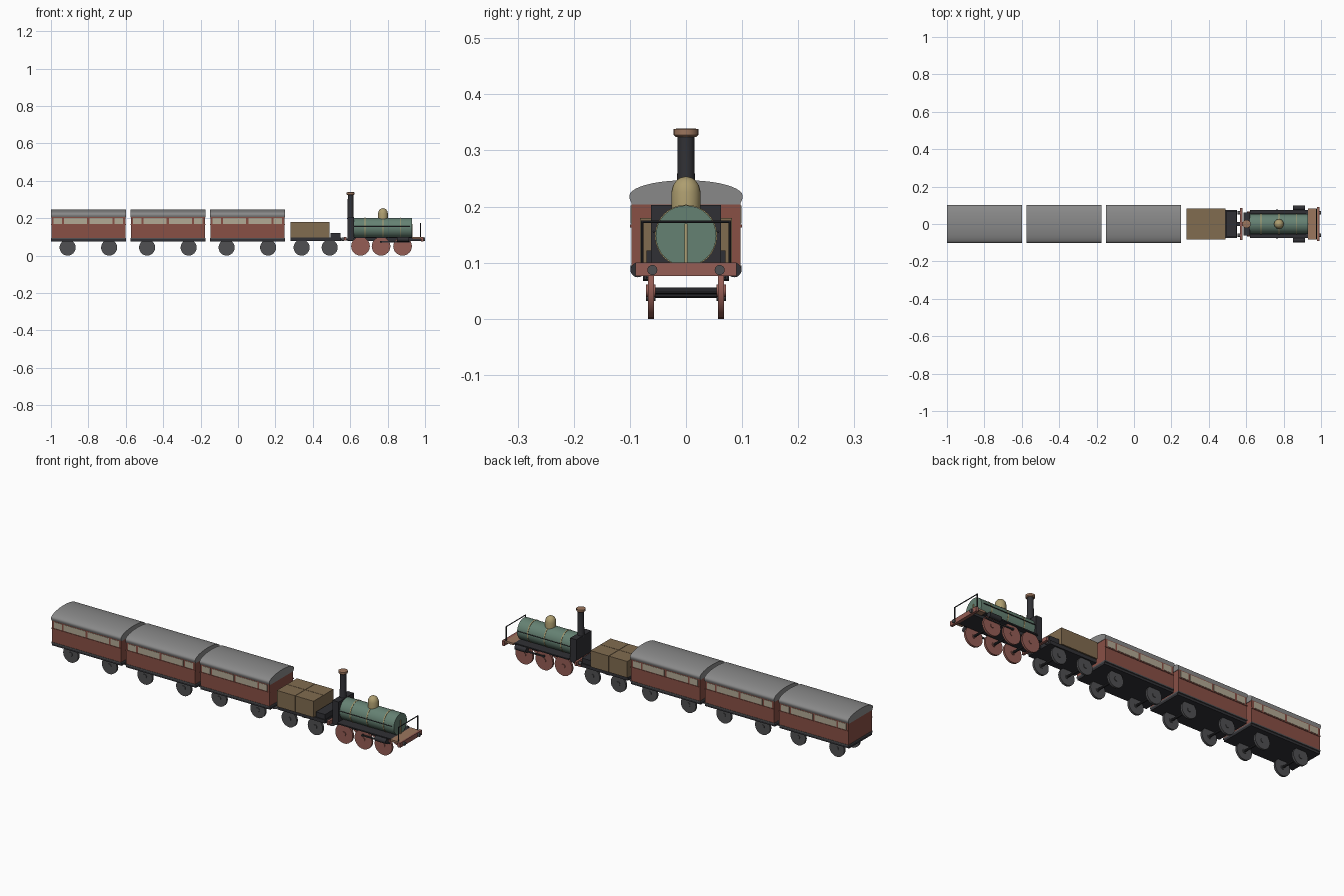
import bpy, bmesh, math
from mathutils import Matrix

if "Cube" in bpy.data.objects:
    bpy.data.objects.remove(bpy.data.objects["Cube"])

def mat(name, c):
    m = bpy.data.materials.new(name)
    m.diffuse_color = (*c, 1)
    m.use_nodes = True
    m.node_tree.nodes["Principled BSDF"].inputs["Base Color"].default_value = m.diffuse_color
    return m

RED = mat("maroon", (0.25, 0.08, 0.06))
WHEEL_RED = mat("wheel_red", (0.30, 0.11, 0.09))
GREEN = mat("boiler_green", (0.13, 0.22, 0.17))
BLACK = mat("black_iron", (0.03, 0.03, 0.035))
IRON = mat("wheel_iron", (0.08, 0.08, 0.085))
GREY = mat("roof_grey", (0.25, 0.25, 0.25))
WOOD = mat("wood", (0.22, 0.15, 0.08))
BRASS = mat("brass", (0.42, 0.34, 0.16))
COPPER = mat("copper", (0.33, 0.18, 0.11))
CREAM = mat("window_cream", (0.45, 0.40, 0.30))

def finish(name, bm, m, smooth=False):
    bmesh.ops.recalc_face_normals(bm, faces=bm.faces)
    me = bpy.data.meshes.new(name)
    bm.to_mesh(me)
    bm.free()
    me.materials.append(m)
    o = bpy.data.objects.new(name, me)
    bpy.context.collection.objects.link(o)
    if smooth:
        bpy.ops.object.select_all(action='DESELECT')
        o.select_set(True)
        bpy.context.view_layer.objects.active = o
        bpy.ops.object.shade_smooth_by_angle(angle=math.radians(35))
    return o

def box(name, x, y, z, m):
    """Box from (min, max) ranges."""
    bm = bmesh.new()
    c = [(a[0] + a[1]) / 2 for a in (x, y, z)]
    s = [a[1] - a[0] for a in (x, y, z)]
    bmesh.ops.create_cube(bm, size=1, matrix=Matrix.Translation(c) @ Matrix.Diagonal((*s, 1)))
    return finish(name, bm, m)

def lathe(name, profile, pos, axis, m, n=24):
    """Revolve (radius, height) points about an axis through pos."""
    bm = bmesh.new()
    rings = []
    for r, h in profile:
        rings.append([bm.verts.new((r * math.cos(2 * math.pi * i / n),
                                    r * math.sin(2 * math.pi * i / n), h)) for i in range(n)])
    for a, b in zip(rings, rings[1:]):
        for i in range(n):
            bm.faces.new((a[i], a[(i + 1) % n], b[(i + 1) % n], b[i]))
    bm.faces.new(rings[0])
    bm.faces.new(rings[-1])
    rot = {'X': Matrix.Rotation(math.pi / 2, 4, 'Y'),
           'Y': Matrix.Rotation(-math.pi / 2, 4, 'X'),
           'Z': Matrix.Identity(4)}[axis]
    bm.transform(Matrix.Translation(pos) @ rot)
    return finish(name, bm, m, True)

def cyl(name, r, length, pos, axis, m, n=24):
    return lathe(name, [(r, -length / 2), (r, length / 2)], pos, axis, m, n)

def wheelset(name, x, r, m):
    for s in (-1, 1):
        cyl(name + "_wheel", r, 0.011, (x, s * 0.0625, r), 'Y', m)
        cyl(name + "_hub", 0.011, 0.017, (x, s * 0.0625, r), 'Y', m, 12)
    cyl(name + "_axle", 0.006, 0.12, (x, 0, r), 'Y', BLACK, 10)

def coach(cx):
    a, b = cx - 0.2, cx + 0.2
    box("coach_underframe", (a, b), (-0.094, 0.094), (0.076, 0.088), BLACK)
    box("coach_sole_bar", (a, b), (-0.099, 0.099), (0.088, 0.095), IRON)
    box("coach_body", (a + 0.002, b - 0.002), (-0.097, 0.097), (0.095, 0.212), RED)
    # window panes and frames on both sides
    for s in (-1, 1):
        for u, v in ((-0.186, -0.14), (-0.13, -0.006), (0.006, 0.13), (0.14, 0.186)):
            box("coach_window", (cx + u, cx + v), sorted((s * 0.096, s * 0.0985)), (0.17, 0.202), CREAM)
        box("coach_waist_rail", (a, b), sorted((s * 0.096, s * 0.0995)), (0.163, 0.168), RED)
    # arched roof
    bm = bmesh.new()
    prof = [(0.096, 0.204), (0.1, 0.212)]
    prof += [(0.101 * math.cos(math.pi * i / 20), 0.219 + 0.028 * math.sin(math.pi * i / 20)) for i in range(21)]
    prof += [(-0.1, 0.212), (-0.096, 0.204)]
    f = bm.faces.new([bm.verts.new((a, y, z)) for y, z in prof])
    g = bmesh.ops.extrude_face_region(bm, geom=[f])
    bmesh.ops.translate(bm, vec=(b - a, 0, 0), verts=[v for v in g['geom'] if isinstance(v, bmesh.types.BMVert)])
    finish("coach_roof", bm, GREY, True)
    for dx in (-0.111, 0.111):
        wheelset("coach", cx + dx, 0.043, IRON)

for cx in (-0.8, -0.375, 0.05):
    coach(cx)

# tender with crate load
box("tender_frame", (0.28, 0.55), (-0.075, 0.075), (0.078, 0.096), BLACK)
box("tender_front_locker", (0.495, 0.548), (-0.07, 0.07), (0.096, 0.122), BLACK)
for x in ((0.28, 0.384), (0.386, 0.49)):
    for y in ((-0.082, -0.001), (0.001, 0.082)):
        box("tender_crate", x, y, (0.096, 0.18), WOOD)
for x in (0.34, 0.49):
    wheelset("tender", x, 0.043, IRON)

# locomotive frame and beams
box("loco_frame", (0.585, 0.985), (-0.052, 0.052), (0.078, 0.096), BLACK)
box("running_board", (0.62, 0.93), (-0.076, 0.076), (0.094, 0.1), BLACK)
box("front_deck", (0.93, 0.985), (-0.082, 0.082), (0.09, 0.1), COPPER)
box("front_buffer_beam", (0.978, 0.992), (-0.09, 0.09), (0.076, 0.1), WHEEL_RED)
box("rear_buffer_beam", (0.568, 0.58), (-0.085, 0.085), (0.08, 0.1), WHEEL_RED)
box("rear_frame_link", (0.545, 0.6), (-0.012, 0.012), (0.082, 0.092), BLACK)
for s in (-1, 1):
    cyl("front_buffer", 0.009, 0.014, (0.993, s * 0.06, 0.087), 'X', IRON, 16)
    cyl("rear_buffer", 0.009, 0.014, (0.561, s * 0.06, 0.087), 'X', IRON, 16)

# boiler, brass bands, smokebox
cyl("boiler", 0.054, 0.32, (0.77, 0, 0.148), 'X', GREEN, 32)
for x in (0.68, 0.775, 0.87):
    cyl("boiler_band", 0.0555, 0.005, (x, 0, 0.148), 'X', BRASS, 32)
box("smokebox", (0.585, 0.62), (-0.062, 0.062), (0.08, 0.203), BLACK)
box("boiler_door_strip", (0.929, 0.934), (-0.003, 0.003), (0.1, 0.17), BRASS)

# chimney and dome
lathe("chimney", [(0.019, 0.195), (0.016, 0.21), (0.015, 0.33)], (0.602, 0, 0), 'Z', BLACK)
lathe("chimney_cap", [(0.018, 0.324), (0.022, 0.328), (0.022, 0.338), (0.016, 0.339)], (0.602, 0, 0), 'Z', COPPER)
lathe("steam_dome", [(0.026, 0.19), (0.026, 0.226), (0.023, 0.238), (0.017, 0.247), (0.009, 0.252), (0.001, 0.2535)],
      (0.775, 0, 0), 'Z', BRASS)

# driving wheels, cylinders and rods
for x in (0.655, 0.765, 0.88):
    wheelset("driving", x, 0.05, WHEEL_RED)
for s in (-1, 1):
    cyl("steam_cylinder", 0.013, 0.065, (0.882, s * 0.086, 0.087), 'X', BLACK, 20)
    box("piston_rod", (0.765, 0.92), sorted((s * 0.07, s * 0.075)), (0.07, 0.077), BLACK)
    cyl("crank_pin", 0.006, 0.014, (0.765, s * 0.07, 0.0735), 'Y', BLACK, 10)
    cyl("boiler_handrail", 0.002, 0.3, (0.77, s * 0.0575, 0.155), 'X', BLACK, 8)

# front safety rail
for s in (-1, 1):
    cyl("rail_post", 0.0025, 0.075, (0.975, s * 0.078, 0.1365), 'Z', BLACK, 8)
cyl("rail_bar", 0.0025, 0.161, (0.975, 0, 0.173), 'Y', BLACK, 8)
